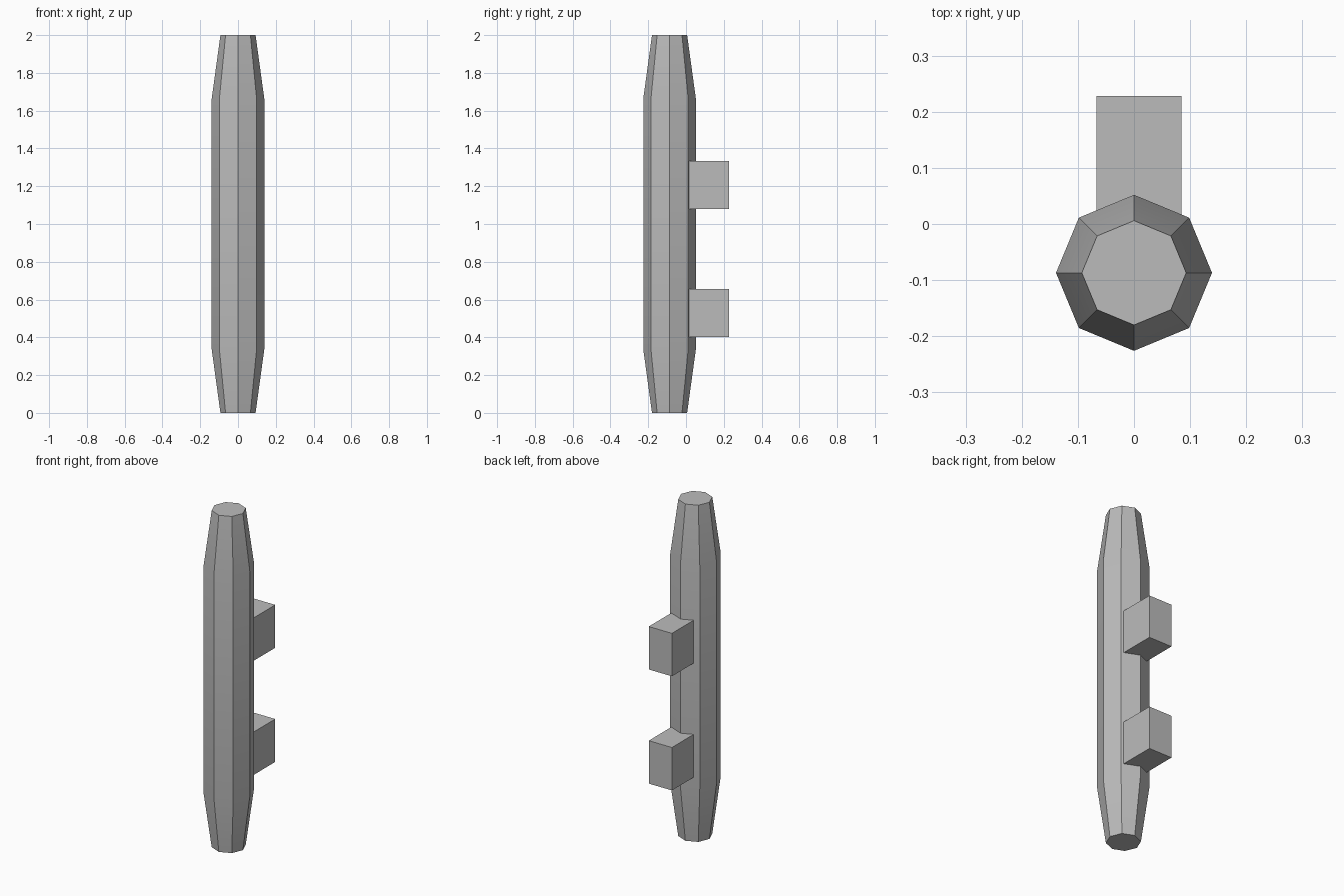
import bpy, bmesh, math
from mathutils import Matrix, Vector

# Remove the default cube
cube = bpy.data.objects.get("Cube")
if cube:
    bpy.data.objects.remove(cube, do_unlink=True)

grey = bpy.data.materials.new("plain grey")
grey.use_nodes = True
grey.diffuse_color = (0.5, 0.5, 0.5, 1)
grey.node_tree.nodes["Principled BSDF"].inputs["Base Color"].default_value = (0.5, 0.5, 0.5, 1)


def add_object(name, bm):
    bmesh.ops.recalc_face_normals(bm, faces=bm.faces)
    mesh = bpy.data.meshes.new(name)
    bm.to_mesh(mesh)
    bm.free()
    mesh.materials.append(grey)
    obj = bpy.data.objects.new(name, mesh)
    bpy.context.collection.objects.link(obj)
    return obj


# Eight-sided grip, tapered at both ends
SIDES = 8
GRIP_Y = -0.087
profile = [(0.093, 0), (0.139, 0.335), (0.139, 1.665), (0.093, 2)]
bm = bmesh.new()
rings = []
for radius, z in profile:
    angles = [math.tau * i / SIDES for i in range(SIDES)]
    rings.append([bm.verts.new((radius * math.cos(a), GRIP_Y + radius * math.sin(a), z)) for a in angles])
for low, high in zip(rings, rings[1:]):
    for i in range(SIDES):
        j = (i + 1) % SIDES
        bm.faces.new((low[i], low[j], high[j], high[i]))
bm.faces.new(rings[0])
bm.faces.new(rings[-1])
grip = add_object("grip_bar", bm)

# Soften the taper while the long edges stay crisp
bpy.ops.object.select_all(action="DESELECT")
grip.select_set(True)
bpy.context.view_layer.objects.active = grip
bpy.ops.object.shade_smooth_by_angle(angle=math.radians(30))

# Two mounting blocks sunk into the back of the grip
for name, z in (("lower_mount", 0.529), ("upper_mount", 1.207)):
    bm = bmesh.new()
    place = Matrix.Translation(Vector((0.009, 0.096, z)))
    size = Matrix.Diagonal((0.152, 0.264, 0.255, 1))
    bmesh.ops.create_cube(bm, size=1, matrix=place @ size)
    add_object(name, bm)
